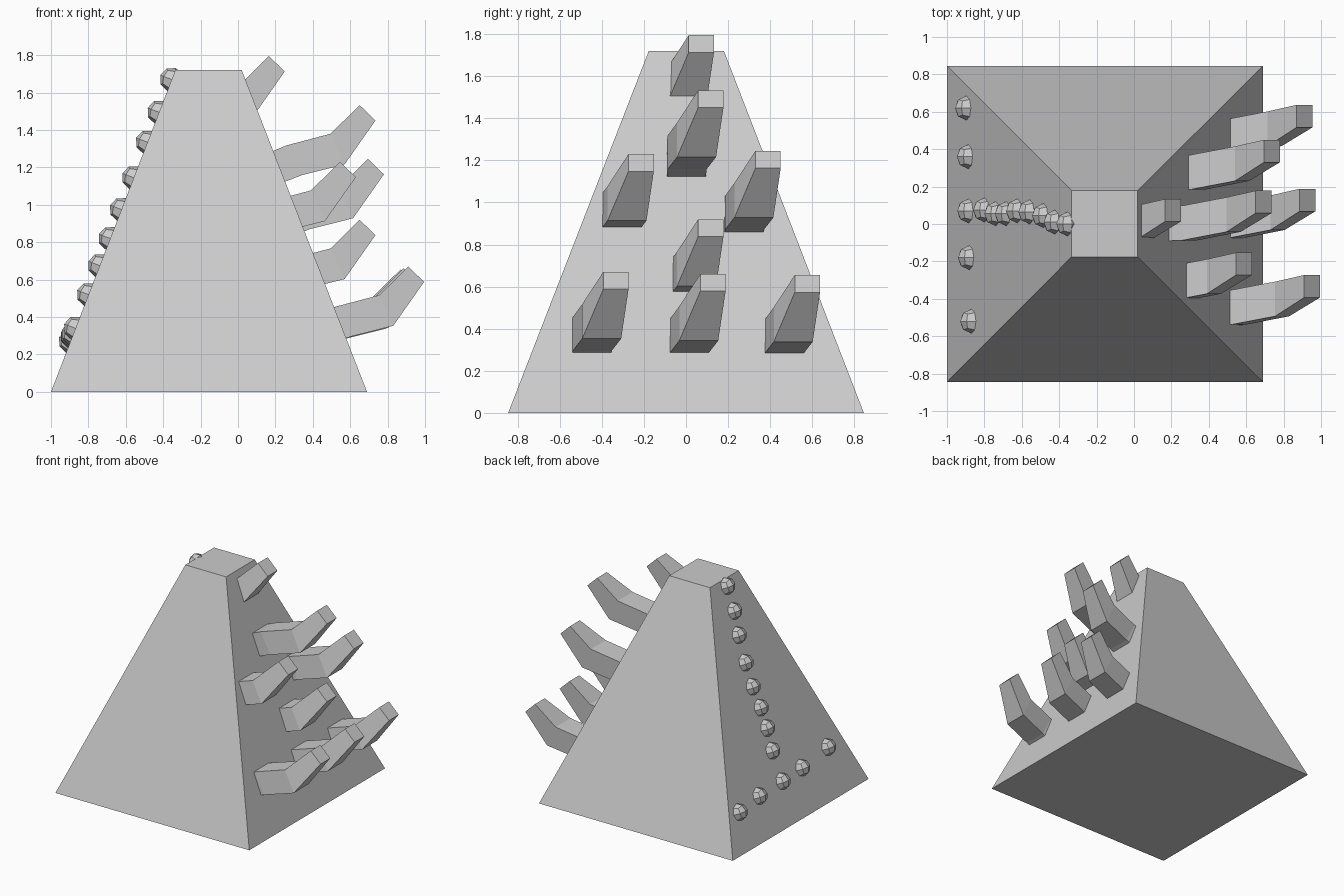
import bpy, bmesh, math
from mathutils import Matrix

if "Cube" in bpy.data.objects:
    bpy.data.objects.remove(bpy.data.objects["Cube"])


def make_object(name, bm):
    bmesh.ops.recalc_face_normals(bm, faces=bm.faces)
    me = bpy.data.meshes.new(name)
    bm.to_mesh(me)
    bm.free()
    ob = bpy.data.objects.new(name, me)
    bpy.context.collection.objects.link(ob)
    return ob


def loft(name, rings):
    """Skin quads between four-cornered rings and cap both ends."""
    bm = bmesh.new()
    loops = [[bm.verts.new(p) for p in ring] for ring in rings]
    for a, b in zip(loops, loops[1:]):
        for i in range(4):
            j = (i + 1) % 4
            bm.faces.new((a[i], a[j], b[j], b[i]))
    bm.faces.new(loops[0])
    bm.faces.new(loops[-1])
    return make_object(name, bm)


# Truncated pyramid body
def rectangle(x0, x1, y0, y1, z):
    return [(x0, y0, z), (x1, y0, z), (x1, y1, z), (x0, y1, z)]


HEIGHT, SLOPE = 1.72, 0.665 / 1.72
loft("body", [rectangle(-1, 0.69, -0.845, 0.845, 0),
              rectangle(-0.335, 0.02, -0.177, 0.18, HEIGHT)])

# Bent prongs: sections are top x, top z, bottom x, bottom z, y min, y max,
# measured from the upper near corner of the tip
SECTIONS = [(-0.50, -0.26, -0.44, -0.425, -0.15, 0.035),
            (-0.39, -0.215, -0.31, -0.375, -0.145, 0.04),
            (-0.155, -0.153, -0.08, -0.317, -0.10, 0.085),
            (0, 0, 0.085, -0.082, 0, 0.12)]
PRONGS = [(0.165, 0.013, 1.795), (0.65, 0.058, 1.533), (0.545, -0.273, 1.23),
          (0.695, 0.33, 1.245), (0.65, 0.058, 0.92), (0.91, -0.393, 0.67),
          (0.885, 0.068, 0.66), (0.87, 0.517, 0.655)]
for n, (x, y, z) in enumerate(PRONGS):
    loft(f"prong_{n + 1}", [[(x + tx, y + y0, z + tz), (x + tx, y + y1, z + tz),
                             (x + bx, y + y1, z + bz), (x + bx, y + y0, z + bz)]
                            for tx, tz, bx, bz, y0, y1 in SECTIONS])


# Faceted studs (rounded cubes of 24 faces) centred on the left slope
STUDS = [(0.0, 1.67), (0.01, 1.495), (0.045, 1.335), (0.065, 1.145), (0.07, 0.975),
         (0.055, 0.82), (0.055, 0.675), (0.075, 0.52), (0.62, 0.27), (0.36, 0.295),
         (0.07, 0.30), (-0.18, 0.31), (-0.52, 0.34)]
tilt = Matrix.Rotation(math.atan(SLOPE), 4, 'Y')
for n, (y, z) in enumerate(STUDS):
    bm = bmesh.new()
    bmesh.ops.create_cube(bm, size=2)
    bmesh.ops.subdivide_edges(bm, edges=bm.edges[:], cuts=1, use_grid_fill=True)
    for v in bm.verts:
        v.co = v.co.normalized() * 0.065
    bm.transform(Matrix.Translation((-1 + SLOPE * z, y, z)) @ tilt)
    make_object(f"stud_{n + 1}", bm)
